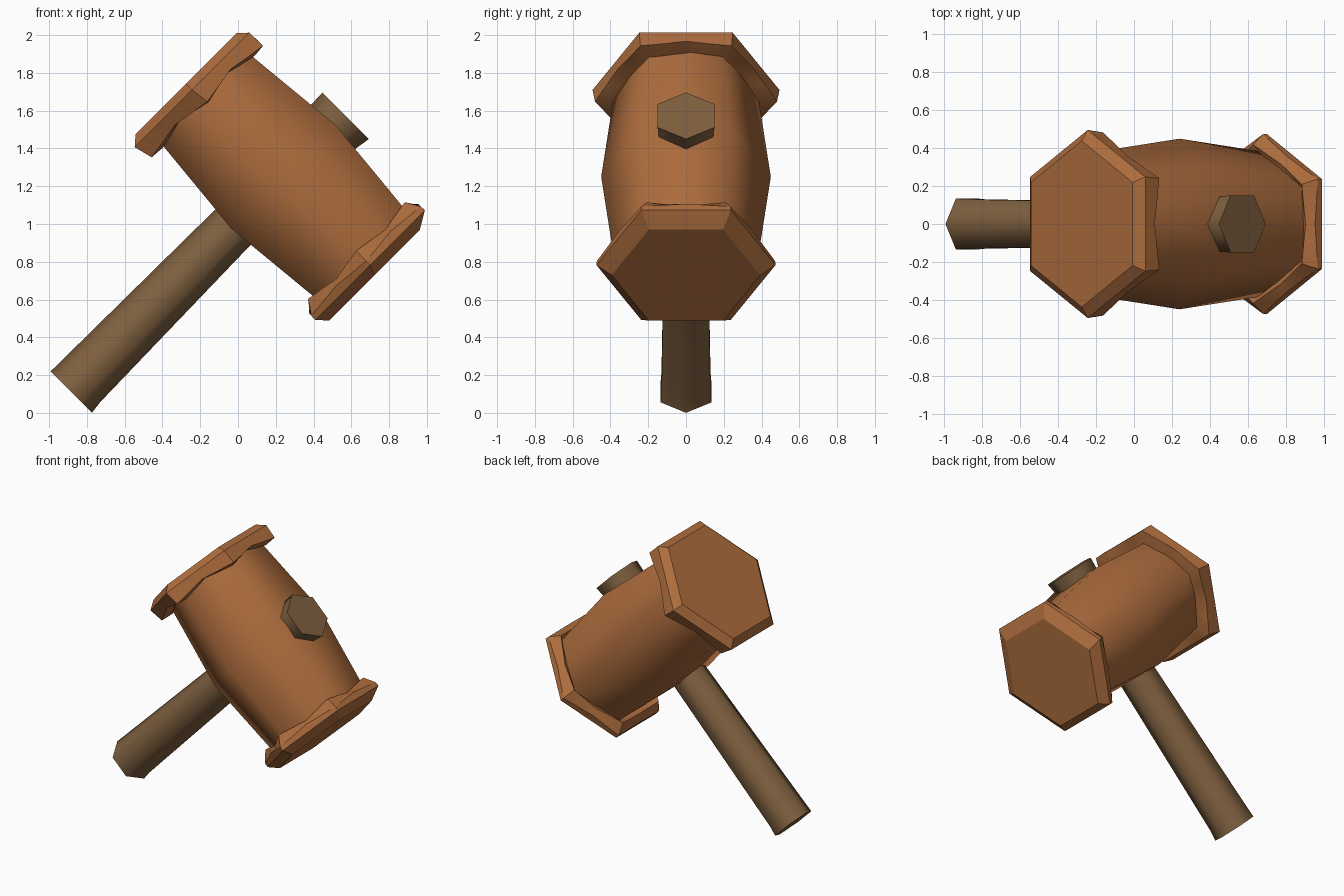
import bpy, bmesh, math
from mathutils import Vector

if "Cube" in bpy.data.objects:
    bpy.data.objects.remove(bpy.data.objects["Cube"])

S = math.sqrt(0.5)
CENTRE = Vector((0.24, 0, 1.25))     # middle of the hammer head
ALONG = Vector((S, 0, -S))           # head axis, towards lower right
UP = Vector((S, 0, S))               # handle axis, towards upper right
SIDE = Vector((0, 1, 0))


def material(name, colour):
    m = bpy.data.materials.new(name)
    m.diffuse_color = (*colour, 1)
    m.use_nodes = True
    m.node_tree.nodes["Principled BSDF"].inputs["Base Color"].default_value = m.diffuse_color
    return m


HEAD = material("orange brown wood", (0.42, 0.152, 0.047))
GRIP = material("dark brown wood", (0.212, 0.117, 0.05))


def hexagon(theta):
    """Polar radius of a hexagon with corner radius 1."""
    step = math.pi / 3
    return math.cos(step / 2) / math.cos(theta % step - step / 2)


def loft(name, stations, axis, e1, e2, mat, n=6, angle=65):
    """Hexagonal rings (distance, corner radius, e1 shift, e2 shift, wave) joined in a skin."""
    bm = bmesh.new()
    rings = []
    for t, r, s1, s2, wave in stations:
        ring = []
        for i in range(n):
            th = 2 * math.pi * i / n
            rad = r * hexagon(th + 1e-7)
            ring.append(bm.verts.new(
                CENTRE + axis * (t + wave * math.cos(6 * th))
                + e1 * (s1 + rad * math.cos(th)) + e2 * (s2 + rad * math.sin(th))))
        rings.append(ring)
    for a, b in zip(rings, rings[1:]):
        for i in range(n):
            j = (i + 1) % n
            bm.faces.new((a[i], a[j], b[j], b[i]))
    bm.faces.new(rings[0])
    bm.faces.new(rings[-1])
    bmesh.ops.recalc_face_normals(bm, faces=bm.faces)
    mesh = bpy.data.meshes.new(name)
    bm.to_mesh(mesh)
    bm.free()
    ob = bpy.data.objects.new(name, mesh)
    bpy.context.collection.objects.link(ob)
    mesh.materials.append(mat)
    bpy.ops.object.select_all(action='DESELECT')
    ob.select_set(True)
    bpy.context.view_layer.objects.active = ob
    bpy.ops.object.shade_smooth_by_angle(angle=math.radians(angle))
    return ob


# barrel-shaped head
loft("head_barrel", [(-0.62, 0.38, 0, 0, 0), (0, 0.449, 0, 0, 0), (0.62, 0.38, 0, 0, 0)],
     ALONG, SIDE, UP, HEAD)

# flared striking caps with a scalloped inner edge
loft("upper_cap", [(-0.713, 0.437, 0, -0.015, 0), (-0.667, 0.495, 0, -0.017, 0),
                   (-0.583, 0.482, 0, -0.003, 0.017), (-0.58, 0.40, 0, 0, 0.02)],
     ALONG, SIDE, UP, HEAD, 24, 30)
loft("lower_cap", [(0.709, 0.393, 0, -0.027, 0), (0.655, 0.474, 0, -0.006, 0),
                   (0.615, 0.472, 0, -0.006, 0.01), (0.565, 0.418, 0, -0.003, -0.015),
                   (0.60, 0.36, 0, 0, 0)],
     ALONG, SIDE, UP, HEAD, 24, 30)

# handle running through the head
loft("handle", [(-1.6, 0.155, 0.012, 0, 0), (-1.53, 0.15, 0.008, 0, 0),
                (-0.35, 0.132, 0, 0, 0), (0.2, 0.132, 0, 0, 0)],
     UP, ALONG, SIDE, GRIP)

# flared handle tip above the head
loft("handle_tip", [(0.2, 0.15, 0, 0, 0), (0.38, 0.166, 0, 0, 0), (0.462, 0.174, 0.005, 0, 0)],
     UP, ALONG, SIDE, GRIP)
